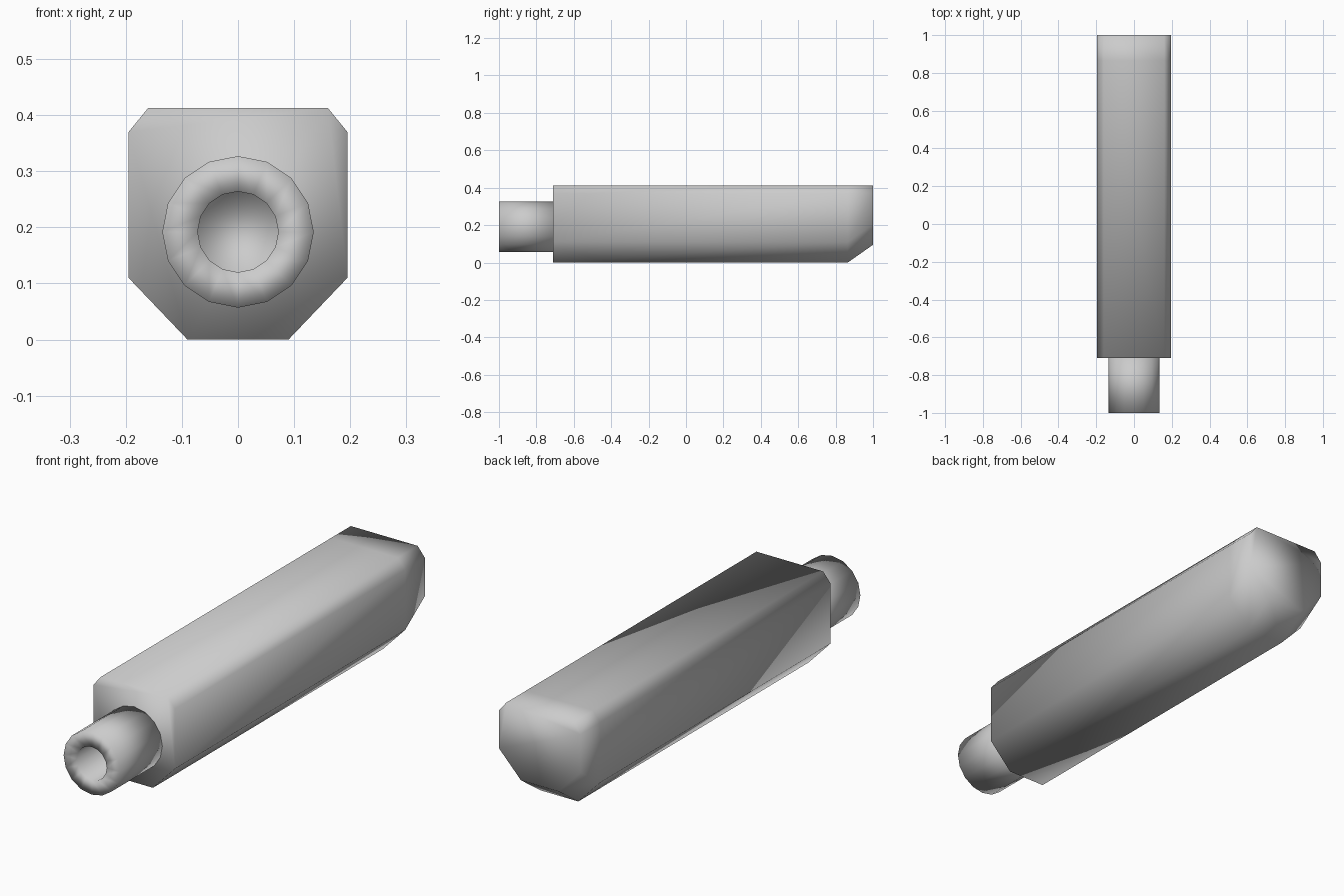
import bpy, bmesh, math

if "Cube" in bpy.data.objects:
    bpy.data.objects.remove(bpy.data.objects["Cube"])


def loft(name, sections):
    """Skin a list of closed rings, cap both ends, shade softly."""
    bm = bmesh.new()
    rings = [[bm.verts.new(p) for p in ring] for ring in sections]
    n = len(rings[0])
    for a, b in zip(rings, rings[1:]):
        for i in range(n):
            j = (i + 1) % n
            bm.faces.new((a[i], a[j], b[j], b[i]))
    bm.faces.new(rings[0])
    bm.faces.new(rings[-1])
    bmesh.ops.recalc_face_normals(bm, faces=bm.faces)
    for f in bm.faces:
        f.smooth = True
    mesh = bpy.data.meshes.new(name)
    bm.to_mesh(mesh)
    bm.free()
    obj = bpy.data.objects.new(name, mesh)
    bpy.context.collection.objects.link(obj)
    return obj


def octagon(y, lift=0.0):
    """Mirrored housing outline at y; lift raises the lower corners."""
    half = [(0.09, lift), (0.195, 0.11 + lift), (0.195, 0.37), (0.16, 0.413)]
    pts = half + [(-x, z) for x, z in reversed(half)]
    return [(x, y, z) for x, z in pts]


def circle(y, radius, sides=16, cz=0.192):
    steps = [2 * math.pi * i / sides for i in range(sides)]
    return [(radius * math.sin(a), y, cz + radius * math.cos(a)) for a in steps]


# Long eight-sided housing with its underside chamfered at the back
loft("housing", [octagon(-0.71), octagon(0.865), octagon(1.0, 0.095)])

# Front tube: outer wall, flat rim, and blind bore
loft("front_tube", [circle(-0.70, 0.135), circle(-1.0, 0.135),
                    circle(-1.0, 0.072), circle(-0.74, 0.072)])
